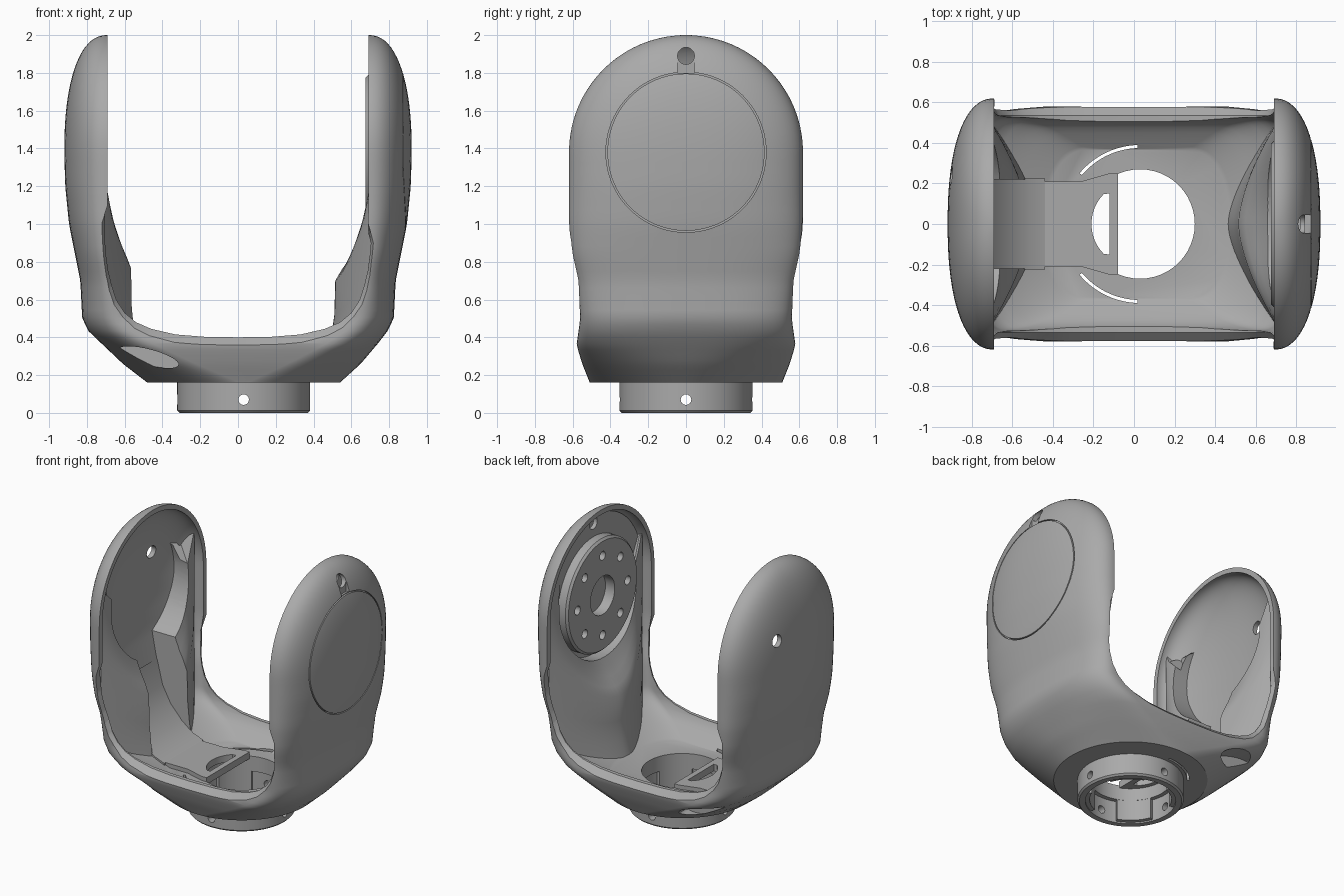
import bpy, bmesh, math
from math import sin, cos, pi, radians

if "Cube" in bpy.data.objects:
    bpy.data.objects.remove(bpy.data.objects["Cube"])

grey = bpy.data.materials.new("matte_grey")
grey.use_nodes = True
tone = (0.4, 0.4, 0.4, 1)
grey.diffuse_color = tone
grey.node_tree.nodes["Principled BSDF"].inputs["Base Color"].default_value = tone


# ---- helpers ----
def loft(name, rings):
    """Closed solid through a list of equal-length point rings."""
    bm = bmesh.new()
    rows = [[bm.verts.new(p) for p in r] for r in rings]
    n = len(rows[0])
    for a, b in zip(rows, rows[1:]):
        for i in range(n):
            j = (i + 1) % n
            bm.faces.new((a[i], a[j], b[j], b[i]))
    bm.faces.new(rows[0][::-1])
    bm.faces.new(rows[-1])
    bmesh.ops.recalc_face_normals(bm, faces=bm.faces)
    me = bpy.data.meshes.new(name)
    bm.to_mesh(me)
    bm.free()
    me.materials.append(grey)
    ob = bpy.data.objects.new(name, me)
    bpy.context.collection.objects.link(ob)
    return ob


def prism(name, pts, axis, lo, hi):
    """Flat outline pushed along an axis; outline is (y,z), (x,z) or (x,y)."""
    def put(p, d):
        q = list(p)
        q.insert("xyz".index(axis), d)
        return q
    return loft(name, [[put(p, d) for p in pts] for d in (lo, hi)])


def arc(cx, cy, r, a0=0, a1=360, n=48):
    full = a1 - a0 == 360
    k = n if full else n - 1
    return [(cx + r * cos(radians(a0 + (a1 - a0) * i / k)),
             cy + r * sin(radians(a0 + (a1 - a0) * i / k))) for i in range(n)]


def sector(cx, r0, r1, a0, a1):
    return arc(cx, 0, r0, a0, a1, 16) + arc(cx, 0, r1, a0, a1, 16)[::-1]


def cut(ob, *cutters, how="DIFFERENCE"):
    for c in cutters:
        m = ob.modifiers.new("cut", "BOOLEAN")
        m.operation, m.solver, m.object = how, "EXACT", c
        bpy.context.view_layer.objects.active = ob
        bpy.ops.object.modifier_apply(modifier=m.name)
        bpy.data.objects.remove(c)
    return ob


def lerp_table(table, z):
    z = min(max(z, table[0][0]), table[-1][0])
    for a, b in zip(table, table[1:]):
        if z <= b[0]:
            t = (z - a[0]) / (b[0] - a[0])
            return [u + (v - u) * t for u, v in zip(a[1:], b[1:])]


# ---- body: height, half width, half depth, straight length, roundness, x shift
BODY = [(.16, .51, .51, 0, 2, .03), (.26, .63, .55, .22, 2.2, .02),
        (.36, .725, .58, .42, 2.6, .01), (.43, .79, .57, .54, 2.7, 0),
        (.5, .825, .56, .62, 2.5, 0), (.7, .835, .572, .67, 2.3, 0),
        (.85, .865, .605, .69, 2.3, 0), (1.0, .895, .62, .69, 2.3, 0),
        (1.2, .915, .62, .69, 2.3, 0), (1.38, .92, .62, .69, 2.3, 0)]
AXLE, R, FACE, FLOOR = 1.38, .62, .69, .27


def section(z, wall=0, fillet=0):
    """Ring at height z of the body, shrunk by a wall that thickens to the floor."""
    hx, hy, core, p, cx = lerp_table(BODY, z)
    inset = wall + fillet * max(0, (.5 - z) / (.5 - FLOOR)) ** 1.8
    hx, hy = hx - inset, hy - inset
    if z > AXLE:
        r = min((z - AXLE) / (R - wall), .9995)
        hx = FACE + (hx - FACE) * (1 - r ** p) ** (1 / p)
        hy *= math.sqrt(1 - r * r)
    core = min(core, hx - .01)
    ring = []
    for i in range(72):
        a = 2 * pi * (i + .5) / 72
        c, s = cos(a), sin(a)
        ring.append((cx + math.copysign(core + (hx - core) * abs(c) ** (2 / p), c),
                     math.copysign(hy * abs(s) ** (2 / p), s), z))
    return ring


def body_solid(name, z0, wall, fillet=0):
    low = [z0 + (AXLE - z0) * (i / 32) ** 1.4 for i in range(32)]
    high = [AXLE + (R - wall) * sin(pi / 2 * i / 20) for i in range(21)]
    return loft(name, [section(z, wall, fillet) for z in low + high])


shell = body_solid("fork_shell", .16, 0)
hollow = body_solid("hollow", FLOOR, .035, .15)

# U opening between the arms, flared at the front and back rims
half = [(.69, 2.2), (.69, 1.1), (.688, .9), (.682, .76), (.67, .68), (.645, .6), (.6, .53),
        (.54, .48), (.46, .445), (.33, .415), (.18, .403)]
outline = half + [(0, .4)] + [(-x, z) for x, z in half[::-1]]


def u_ring(y, drop):
    return [(x * (1 + drop * .6 * (z < 1)), y, z - drop * (z < .8)) for x, z in outline]


opening = loft("opening", [u_ring(-.7, .16), u_ring(-.535, 0), u_ring(.535, 0), u_ring(.7, .16)])
cut(shell, hollow, opening)

# Floor opening, curved slits, arm holes and the cover groove
cut(shell, prism("floor_hole", arc(.03, 0, .27), "z", 0, .5))
for a in (92, 220):
    cut(shell, prism("slit", sector(.03, .375, .39, a, a + 48), "z", 0, .4))
cut(shell, prism("left_arm_hole", arc(0, 1.89, .045, n=20), "x", .6, 1),
    prism("right_arm_hole", arc(.235, 1.557, .045, n=20), "x", -1, -.6),
    prism("cover_notch", [(-.045, 1.8), (.045, 1.8), (.045, 1.89), (-.045, 1.89)],
          "x", .845, 1))
groove = prism("groove", arc(0, AXLE, .424, n=80), "x", .86, 1)
cut(groove, prism("groove_core", arc(0, AXLE, .416, n=80), "x", .7, 1.1))
cut(shell, groove)

# Slanted oval pockets, front and back
for s in (-1, 1):
    tilt = -.25
    oval = [(-.475 + .165 * cos(a) * cos(tilt) - .042 * sin(a) * sin(tilt),
             .295 + .165 * cos(a) * sin(tilt) + .042 * sin(a) * cos(tilt))
            for a in [2 * pi * i / 32 for i in range(32)]]
    cut(shell, prism("pocket", oval, "y", *sorted((s * .43, s * .8))))

# ---- left arm: recessed plate and bolt flange ----
capsule = arc(0, AXLE, .56, 0, 180, 40) + [(-.54, .85), (-.4, .7), (.4, .7), (.54, .85)]
plate = prism("arm_plate", capsule, "x", .75, .78)
cut(plate, prism("plate_hole", arc(0, 1.89, .045, n=20), "x", .6, 1))

flange = loft("bolt_flange", [[(x, y, z) for y, z in arc(0, AXLE, r, n=64)]
                              for x, r in ((.76, .41), (.69, .41), (.675, .395))])
cut(flange, prism("flange_bore", arc(0, AXLE, .14, n=32), "x", .6, .9))
for i in range(8):
    a = pi / 4 * i
    cut(flange, prism("bolt_hole", arc(.29 * cos(a), AXLE + .29 * sin(a), .032, n=16),
                      "x", .6, .9))


# ---- scooped feet inside both arms, cleared around the axle ----
def scooped_foot(name, s):
    rings = []
    for z, x in ((.25, .46), (.38, .49), (.52, .51), (.7, .515), (.76, .55),
                 (.82, .595), (.88, .632), (.94, .662), (1.0, .68)):
        edge = [(s * (x + (.73 - x) * abs(t) ** 1.6), .54 * t, z + .87 * (z - .25) * t * t)
                for t in [i / 16 - 1 for i in range(33)]]
        rings.append(edge + [(s * .9, .54, edge[-1][2]), (s * .9, -.54, edge[0][2])])
    foot = cut(loft(name, rings), body_solid("trim", .18, .015), how="INTERSECT")
    return cut(foot, prism("axle_clearance", arc(0, AXLE, .445, n=64), "x", -1, 1))


scooped_foot("left_foot", 1)
right_foot = scooped_foot("right_foot", -1)

# Cable channel cut through the right foot, with a chute down to the floor
cut(right_foot, prism("channel", [(-1, .1), (-.3, .1), (-.3, 1.5), (-1, 1.5)],
                      "y", -.22, .22))
chute = [(-.81, .8), (-.765, .62), (-.7, .5), (-.61, .4), (-.52, .33), (-.44, .3),
         (-.44, .25), (-.6, .3), (-.72, .42), (-.79, .52), (-.82, .7)]
prism("channel_chute", chute, "y", -.225, .225)

tongue = prism("channel_tongue", [(-.5, -.21), (-.26, -.21), (-.12, -.25), (-.08, -.25),
                                  (-.08, .25), (-.12, .25), (-.26, .21), (-.5, .21)],
               "z", .25, .3)
cut(tongue, prism("tongue_slot", arc(0, 0, .21, 135, 225, 16)
                  + [(-.12, -.15), (-.12, .15)], "z", .2, .4))

# ---- neck: short tube with cross holes and inner clips ----
neck = loft("neck", [[(x, y, z) for x, y in arc(.03, 0, r, n=64)]
                     for z, r in ((0, .34), (.012, .352), (.17, .352))])
cut(neck, prism("neck_bore", arc(.03, 0, .3, n=64), "z", -.1, .3),
    prism("cross_hole", arc(.03, .07, .028, n=16), "y", -.5, .5),
    prism("side_hole", arc(0, .07, .028, n=16), "x", -.5, .5))
for i in range(4):
    a = 45 + 90 * i
    prism("neck_clip", sector(.03, .271, .305, a - 24, a + 24), "z", .01, .17)

# ---- shading ----
bpy.ops.object.select_all(action="DESELECT")
for ob in bpy.context.scene.objects:
    if ob.type == "MESH":
        ob.select_set(True)
        bpy.context.view_layer.objects.active = ob
bpy.ops.object.shade_smooth_by_angle(angle=radians(32))
